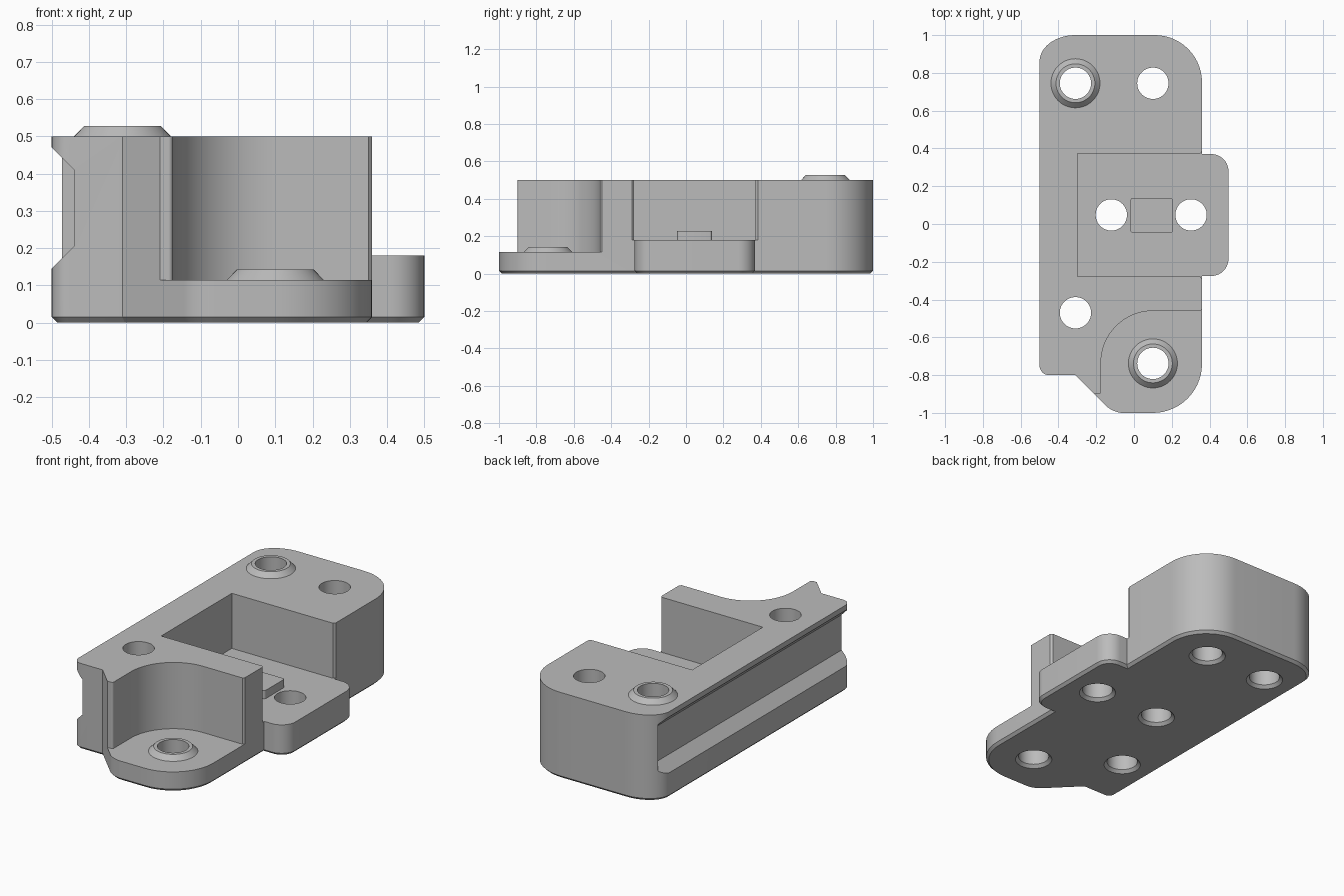
import bpy, bmesh, math
from mathutils import Vector

cube = bpy.data.objects.get("Cube")
if cube:
    bpy.data.objects.remove(cube)

grey = bpy.data.materials.new("plain grey")
grey.use_nodes = True
COLOUR = (0.5, 0.5, 0.5, 1)
grey.diffuse_color = COLOUR
grey.node_tree.nodes["Principled BSDF"].inputs["Base Color"].default_value = COLOUR


def loft(name, rings):
    """Closed solid through a list of equal-length point rings."""
    bm = bmesh.new()
    loops = [[bm.verts.new(p) for p in ring] for ring in rings]
    n = len(loops[0])
    for low, high in zip(loops, loops[1:]):
        for i in range(n):
            j = (i + 1) % n
            bm.faces.new((low[i], low[j], high[j], high[i]))
    bm.faces.new(loops[0][::-1])
    bm.faces.new(loops[-1])
    bmesh.ops.recalc_face_normals(bm, faces=bm.faces)
    mesh = bpy.data.meshes.new(name)
    bm.to_mesh(mesh)
    bm.free()
    mesh.materials.append(grey)
    obj = bpy.data.objects.new(name, mesh)
    bpy.context.collection.objects.link(obj)
    return obj


def rounded(corners, steps=14):
    """Outline from (x, y, radius in, radius out) corners."""
    out = []
    for i, (x, y, r_in, r_out) in enumerate(corners):
        p = Vector((x, y))
        if r_in == 0:
            out.append(p)
            continue
        a = (Vector(corners[i - 1][:2]) - p).normalized() * r_in
        b = (Vector(corners[(i + 1) % len(corners)][:2]) - p).normalized() * r_out
        for k in range(steps + 1):
            t = math.pi / 2 * k / steps
            out.append(p + a * (1 - math.sin(t)) + b * (1 - math.cos(t)))
    return out


def inset(points, d):
    """Move a counter-clockwise outline inward by d."""
    out = []
    for i, p in enumerate(points):
        u = (p - points[i - 1]).normalized()
        v = (points[(i + 1) % len(points)] - p).normalized()
        n1, n2 = Vector((-u.y, u.x)), Vector((-v.y, v.x))
        out.append(p + (n1 + n2) * d / (1 + n1.dot(n2)))
    return out


def level(points, z):
    return [(p[0], p[1], z) for p in points]


def prism(name, points, z0, z1):
    return loft(name, [level(points, z0), level(points, z1)])


def lathe(name, x, y, profile, n=48):
    turns = [math.tau * i / n for i in range(n)]
    return loft(name, [[(x + r * math.cos(t), y + r * math.sin(t), z) for t in turns]
                       for r, z in profile])


def combine(target, tool, operation):
    mod = target.modifiers.new("join", "BOOLEAN")
    mod.operation, mod.solver, mod.object = operation, "EXACT", tool
    bpy.ops.object.select_all(action="DESELECT")
    bpy.context.view_layer.objects.active = target
    target.select_set(True)
    bpy.ops.object.modifier_apply(modifier=mod.name)
    bpy.data.objects.remove(tool)


# Main block with side tab and chamfered underside
HEIGHT, LEDGE, TAB, SIDE = 0.5, 0.115, 0.18, 0.36
outline = rounded([
    (-0.5, -0.8, 0.05, 0.05), (-0.31, -0.8, 0, 0), (-0.11, -1, 0.05, 0.05),
    (SIDE, -1, 0.26, 0.26), (SIDE, -0.275, 0, 0), (0.5, -0.275, 0.09, 0.09),
    (0.5, 0.37, 0.09, 0.09), (SIDE, 0.37, 0, 0), (SIDE, 1, 0.25, 0.25),
    (-0.5, 1, 0.19, 0.14)])
bracket = loft("mounting_bracket", [level(inset(outline, 0.015), 0),
                                    level(outline, 0.015), level(outline, HEIGHT)])

# Rectangular pocket above the tab, with eased outer corners
pocket = [(-0.3, -0.277), (0.35, -0.277), (SIDE, -0.29), (0.6, -0.29),
          (0.6, 0.385), (SIDE, 0.385), (0.35, 0.372), (-0.3, 0.372)]
combine(bracket, prism("pocket_cutter", pocket, TAB, 0.7), "DIFFERENCE")

# Curved front ledge
ledge = rounded([
    (-0.6, -1.1, 0, 0), (0.6, -1.1, 0, 0), (0.6, -0.45, 0, 0), (SIDE, -0.45, 0, 0),
    (0.35, -0.46, 0, 0), (-0.175, -0.46, 0.275, 0.275),
    (-0.175, -0.9, 0.012, 0.012), (-0.6, -0.9, 0, 0)], 20)
combine(bracket, prism("ledge_cutter", ledge, LEDGE, 0.7), "DIFFERENCE")

# Sloped channel along the right side, closed at the back
channel = [(-0.52, 0.125), (-0.44, 0.205), (-0.44, 0.41), (-0.52, 0.49)]
combine(bracket, loft("channel_cutter", [[(x, y, z) for x, z in channel]
                                         for y in (-0.9, 0.932)]), "DIFFERENCE")

# Raised key on the tab floor
key = rounded([(x, y, 0.012, 0.012) for x, y in
               ((-0.018, -0.047), (0.205, -0.047), (0.205, 0.138), (-0.018, 0.138))], 4)
combine(bracket, prism("key", key, TAB - 0.03, 0.228), "UNION")

# Tapered bosses
for x, y, z in ((-0.31, 0.745, HEIGHT), (0.1, -0.738, LEDGE)):
    combine(bracket, lathe("boss", x, y, [(0.13, z - 0.03), (0.13, z), (0.103, z + 0.028)]),
            "UNION")

# Screw holes, countersunk underneath
for x, y in ((-0.31, 0.745), (0.1, 0.745), (-0.12, 0.048), (0.302, 0.048),
             (-0.31, -0.47), (0.1, -0.738)):
    combine(bracket, lathe("hole_cutter", x, y, [(0.1, -0.02), (0.1, 0), (0.083, 0.017),
                                                 (0.083, 0.7)]), "DIFFERENCE")

bpy.ops.object.shade_smooth_by_angle(angle=math.radians(25))
